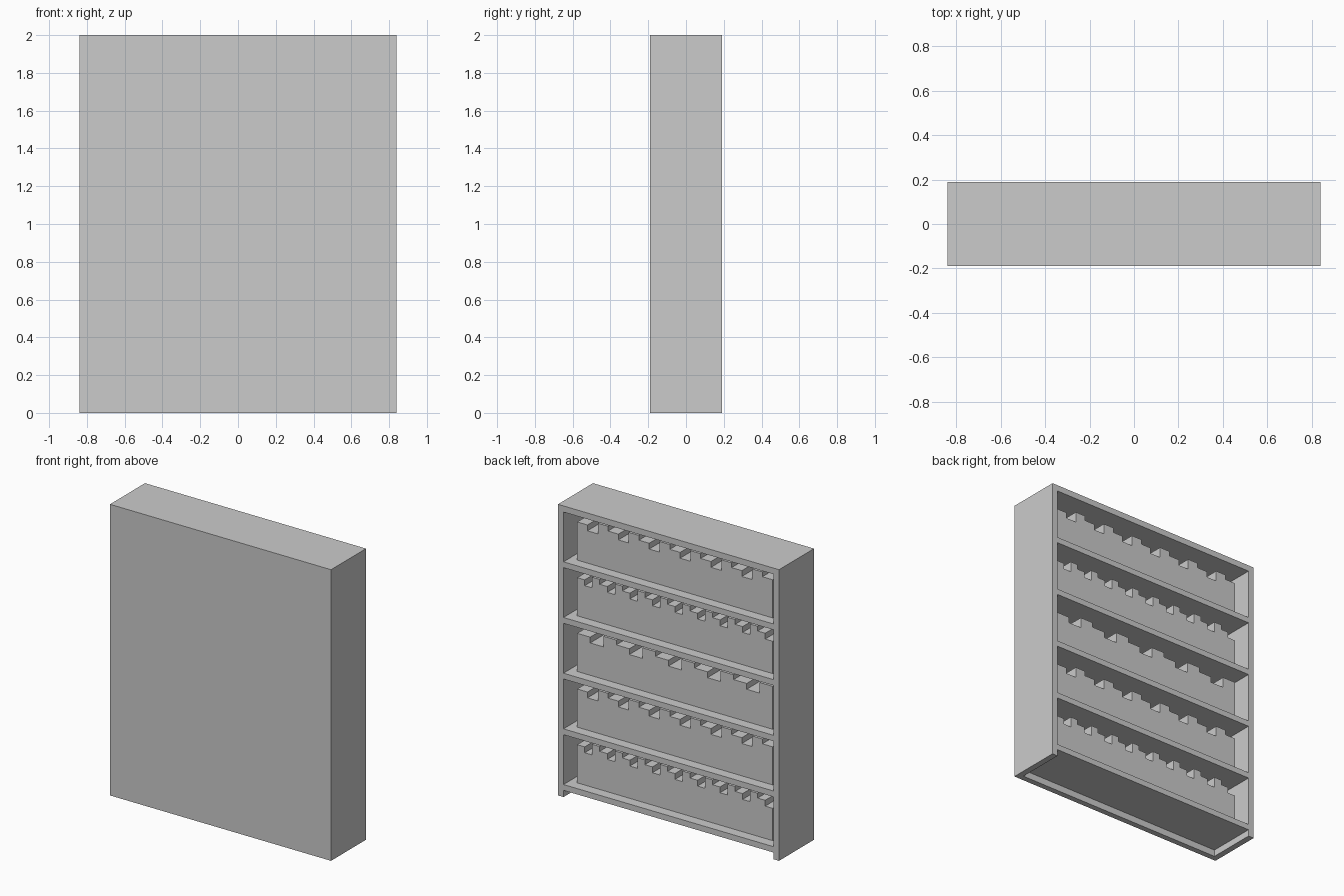
import bpy

if "Cube" in bpy.data.objects:
    bpy.data.objects.remove(bpy.data.objects["Cube"])

W, D, H = 1.68, 0.38, 2.0      # overall size
T = 0.042                      # board thickness
BAYS = 5

grey = bpy.data.materials.new("plain_grey")
grey.diffuse_color = (0.6, 0.6, 0.6, 1)
grey.use_nodes = True
grey.node_tree.nodes["Principled BSDF"].inputs["Base Color"].default_value = grey.diffuse_color


def box(name, x0, x1, y0, y1, z0, z1):
    bpy.ops.mesh.primitive_cube_add(size=1, location=((x0 + x1) / 2, (y0 + y1) / 2, (z0 + z1) / 2))
    ob = bpy.context.object
    ob.name = name
    ob.scale = (x1 - x0, y1 - y0, z1 - z0)
    bpy.ops.object.transform_apply(location=False, rotation=False, scale=True)
    ob.data.materials.append(grey)
    return ob


hx, hy = W / 2, D / 2

# Case: side panels, closed panel on the -y side, top board
box("side_panel_left", -hx, -hx + T, -hy, hy, 0, H)
box("side_panel_right", hx - T, hx, -hy, hy, 0, H)
box("closed_panel", -hx + T, hx - T, -hy, -hy + 0.04, 0, H)
box("top_board", -hx + T, hx - T, -hy + 0.04, hy, H - T, H)

# Shelves, the lowest raised slightly off the floor
first_top, step = 0.086, 0.3825
for i in range(BAYS):
    z = first_top + i * step
    box(f"shelf_{i + 1}", -hx + T, hx - T, -hy + 0.04, hy, z - 0.04, z)

# Rows of books, widths differ per row, heights repeat in threes from +x
counts = (26, 19, 15, 26, 19)
heights = (0.262, 0.222, 0.295)
span = 1.486
for row, n in enumerate(counts):
    z = first_top + row * step
    w = span / n
    for k in range(n):
        x = span / 2 - k * w
        box(f"book_{row + 1}_{k + 1}", x - w, x, -0.12, 0.12, z, z + heights[k % 3])
